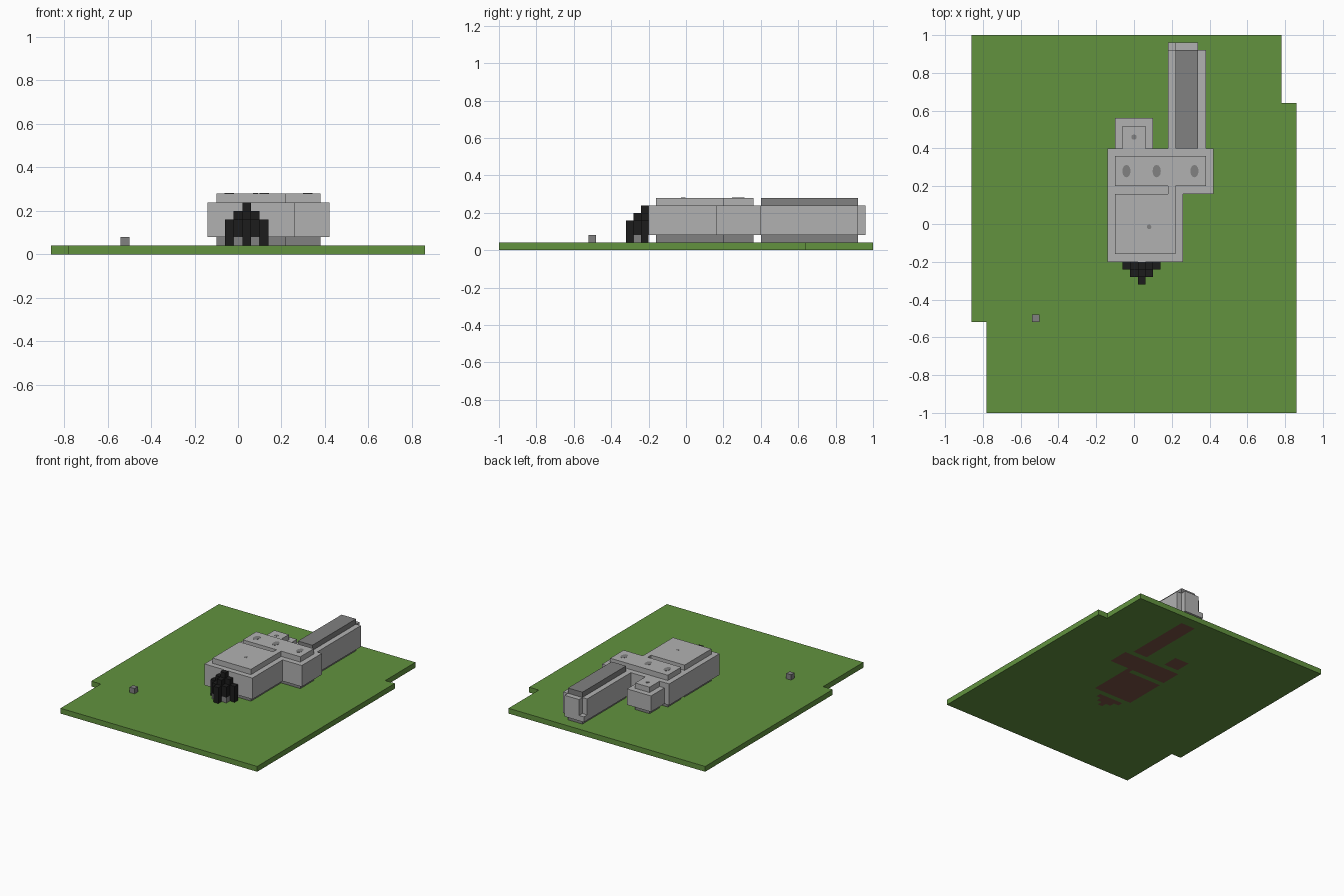
import bpy, bmesh
from mathutils import Matrix

cube = bpy.data.objects.get("Cube")
if cube:
    bpy.data.objects.remove(cube)

U = 0.04  # block size


def material(name, r, g, b):
    rgba = tuple((c / 255) ** 2.2 for c in (r, g, b)) + (1,)
    m = bpy.data.materials.new(name)
    m.use_nodes = True
    m.diffuse_color = rgba
    m.node_tree.nodes["Principled BSDF"].inputs["Base Color"].default_value = rgba
    return m


grass = material("grass green", 98, 145, 65)
soil = material("soil brown", 121, 83, 70)
pale = material("pale grey", 176, 176, 176)
grey = material("mid grey", 128, 128, 128)
black = material("black", 34, 34, 34)


def finish(name, bm, *mats):
    mesh = bpy.data.meshes.new(name)
    bm.to_mesh(mesh)
    bm.free()
    for m in mats:
        mesh.materials.append(m)
    ob = bpy.data.objects.new(name, mesh)
    bpy.context.collection.objects.link(ob)
    return ob


def boxes(name, mat, rects, z0, z1):
    """One object of boxes from (x0, x1, y0, y1) plans."""
    bm = bmesh.new()
    for x0, x1, y0, y1 in rects:
        size = Matrix.Diagonal((x1 - x0, y1 - y0, z1 - z0, 1))
        place = Matrix.Translation(((x0 + x1) / 2, (y0 + y1) / 2, (z0 + z1) / 2))
        bmesh.ops.create_cube(bm, size=1, matrix=place @ size)
    return finish(name, bm, mat)


# Plans of the inner blocks, used for plinth, roof and soil
hall = (-0.10, 0.22, -0.16, 0.16)
cross = (-0.10, 0.38, 0.20, 0.36)
link = (0.18, 0.22, 0.16, 0.20)
annex = (-0.06, 0.06, 0.40, 0.52)
wing = (0.22, 0.34, 0.40, 0.92)
plinths = [hall, cross, link, annex, wing]


def grow(r):
    return (r[0] - U, r[1] + U, r[2] - U, r[3] + U)


# Entrance mound rows: half width in x around its centre, and y range
MX = 0.04
rows = [(MX - U * (n + 0.5), MX + U * (n + 0.5), -0.24 - U * (2 - n), -0.20 - U * (2 - n))
        for n in range(3)]

# Ground slab with soil under the buildings
bm = bmesh.new()
nx, ny = 43, 50
bmesh.ops.create_grid(bm, x_segments=nx, y_segments=ny, size=1,
                      matrix=Matrix.Diagonal((nx * U / 2, 1, 1, 1)))
cut = []
for f in bm.faces:
    c = f.calc_center_median()
    if (c.x > 0.78 and c.y > 0.64) or (c.x < -0.78 and c.y < -0.52):
        cut.append(f)
    elif any(a < c.x < b and d < c.y < e for a, b, d, e in plinths + rows):
        f.material_index = 1
bmesh.ops.delete(bm, geom=cut, context='FACES')
top = bmesh.ops.extrude_face_region(bm, geom=bm.faces[:], use_keep_orig=True)["geom"]
for g in top:
    if isinstance(g, bmesh.types.BMVert):
        g.co.z = U
bmesh.ops.recalc_face_normals(bm, faces=bm.faces[:])
bm.normal_update()
for f in bm.faces:
    if f.normal.z > -0.5:
        f.material_index = 0
bmesh.ops.dissolve_limit(bm, angle_limit=0.01, verts=bm.verts[:], edges=bm.edges[:],
                         delimit={'MATERIAL'})
finish("ground", bm, grass, soil)

# Buildings
boxes("plinths", grey, plinths, 0.04, 0.08)
boxes("hall_walls", pale, [grow(hall)], 0.08, 0.24)
boxes("cross_walls", pale, [grow(cross)], 0.08, 0.24)
boxes("annex_walls", pale, [(-0.10, 0.10, 0.40, 0.56)], 0.08, 0.20)
boxes("wing_walls", pale, [(0.18, 0.38, 0.40, 0.92), (0.22, 0.34, 0.92, 0.96)], 0.08, 0.24)
boxes("wing_step", pale, [(0.18, 0.22, 0.92, 0.96)], 0.08, 0.12)
boxes("main_roofs", pale, [hall, cross, link], 0.24, 0.28)
boxes("annex_roof", pale, [annex], 0.20, 0.24)
boxes("wing_roof", grey, [wing], 0.24, 0.28)

# Small vents on the roofs
bm = bmesh.new()
for x, y, z, rx, ry in [(-0.04, 0.28, 0.28, 0.022, 0.033), (0.12, 0.28, 0.28, 0.022, 0.033),
                        (0.32, 0.28, 0.28, 0.022, 0.033), (0.0, 0.46, 0.24, 0.014, 0.014),
                        (0.08, -0.015, 0.28, 0.012, 0.012)]:
    bmesh.ops.create_cone(bm, cap_ends=True, segments=12, radius1=1, radius2=1, depth=0.003,
                          matrix=Matrix.Translation((x, y, z)) @ Matrix.Diagonal((rx, ry, 1, 1)))
finish("roof_vents", bm, grey)

# Stepped entrance mound with two stones set into it
front, middle, back = rows
core = (front[0], front[1], middle[2], middle[3])
boxes("mound_back_low", black, [back], 0.04, 0.16)
boxes("mound_back_mid", black, [(middle[0], middle[1], back[2], back[3])], 0.16, 0.20)
boxes("mound_back_peak", black, [(front[0], front[1], back[2], back[3])], 0.20, 0.24)
boxes("mound_middle", black, [middle], 0.08, 0.16)
boxes("mound_middle_core", black, [core], 0.04, 0.08)
boxes("mound_middle_peak", black, [core], 0.16, 0.20)
boxes("mound_front", black, [front], 0.04, 0.16)
boxes("mound_stones", grey, [(x, x + U, middle[2], middle[3]) for x in (-0.02, 0.06)], 0.04, 0.08)

# Lone stone on the grass
boxes("lone_stone", grey, [(-0.54, -0.50, -0.52, -0.48)], 0.04, 0.08)
